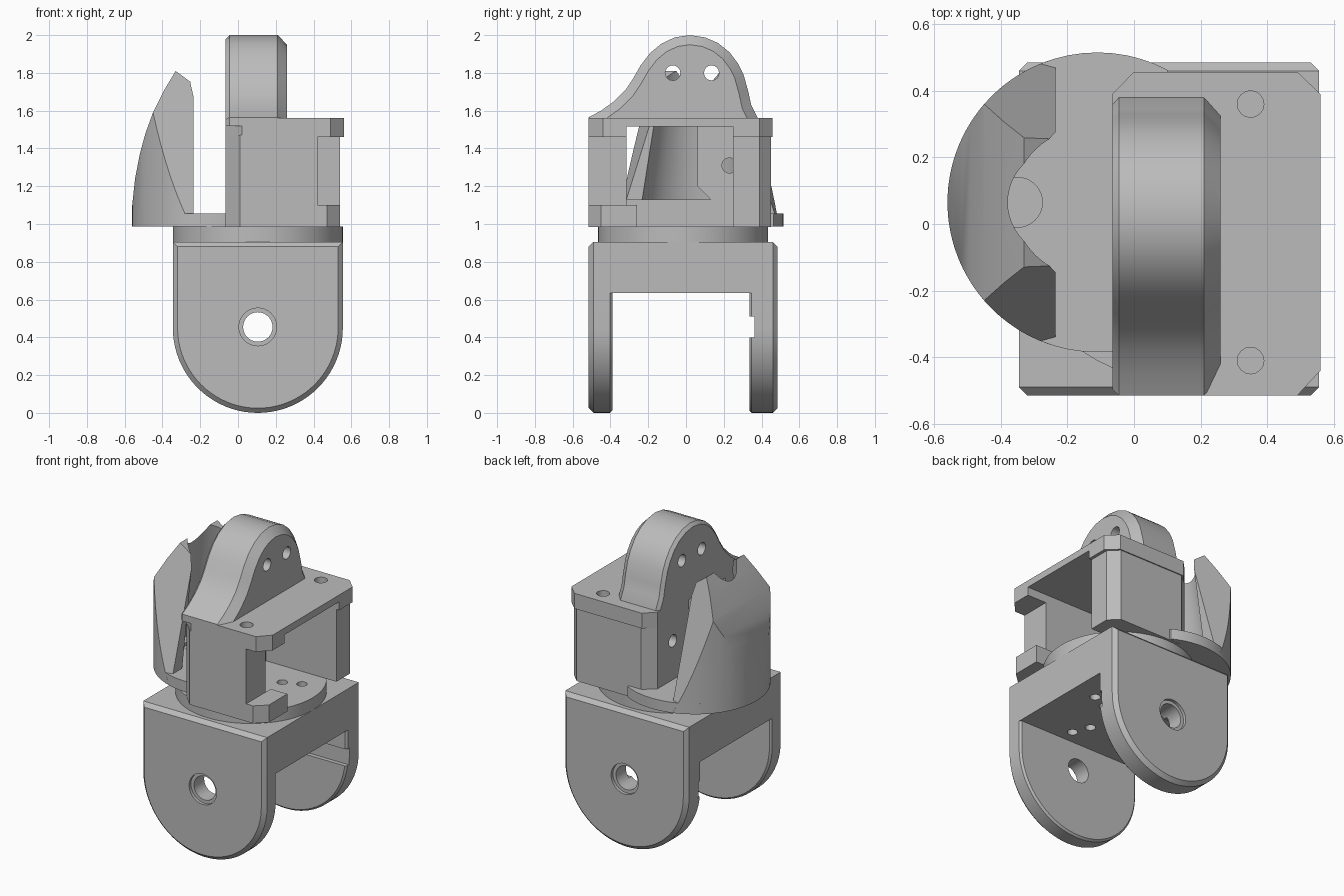
import bpy, bmesh, math
from mathutils import Vector, Matrix

if "Cube" in bpy.data.objects:
    bpy.data.objects.remove(bpy.data.objects["Cube"], do_unlink=True)

grey = bpy.data.materials.new("plain_grey")
grey.use_nodes = True
grey.diffuse_color = (0.5, 0.5, 0.5, 1)
grey.node_tree.nodes["Principled BSDF"].inputs["Base Color"].default_value = (0.5, 0.5, 0.5, 1)


def finish(name, bm):
    bmesh.ops.recalc_face_normals(bm, faces=bm.faces[:])
    mesh = bpy.data.meshes.new(name)
    bm.to_mesh(mesh)
    bm.free()
    mesh.materials.append(grey)
    obj = bpy.data.objects.new(name, mesh)
    bpy.context.scene.collection.objects.link(obj)
    return obj


def circle(u, v, r, n=64):
    return [(u + r * math.cos(2 * math.pi * i / n), v + r * math.sin(2 * math.pi * i / n))
            for i in range(n)]


def prism(name, pts, axis, lo, hi, chamfer_lo=0, chamfer_hi=0, planes=()):
    """Extrude a profile along an axis, chamfer its end outlines, trim by planes."""
    place = {"x": lambda u, v, w: (w, u, v),
             "y": lambda u, v, w: (u, w, v),
             "z": lambda u, v, w: (u, v, w)}[axis]
    bm = bmesh.new()
    ends = [[bm.verts.new(place(u, v, w)) for u, v in pts] for w in (lo, hi)]
    caps = [bm.faces.new(e) for e in ends]
    n = len(pts)
    for i in range(n):
        j = (i + 1) % n
        bm.faces.new((ends[0][i], ends[0][j], ends[1][j], ends[1][i]))
    bmesh.ops.recalc_face_normals(bm, faces=bm.faces[:])
    for cap, size in zip(caps, (chamfer_lo, chamfer_hi)):
        if size:
            bmesh.ops.bevel(bm, geom=list(cap.edges), offset=size, segments=1,
                            affect="EDGES", profile=0.5)
    for co, no in planes:
        cut = bmesh.ops.bisect_plane(bm, geom=bm.verts[:] + bm.edges[:] + bm.faces[:],
                                     plane_co=co, plane_no=no, clear_outer=True)
        rim = [e for e in cut["geom_cut"] if isinstance(e, bmesh.types.BMEdge)]
        bmesh.ops.holes_fill(bm, edges=rim, sides=0)
    return finish(name, bm)


def box(name, x0, x1, y0, y1, z0, z1):
    return prism(name, [(x0, y0), (x1, y0), (x1, y1), (x0, y1)], "z", z0, z1)


def combine(obj, tools, operation="DIFFERENCE"):
    """Apply booleans and remove the tools."""
    for t in tools:
        m = obj.modifiers.new("cut", "BOOLEAN")
        m.operation, m.object, m.solver = operation, t, "EXACT"
    bpy.context.view_layer.update()
    dg = bpy.context.evaluated_depsgraph_get()
    mesh = bpy.data.meshes.new_from_object(obj.evaluated_get(dg))
    obj.modifiers.clear()
    obj.data = mesh
    for t in tools:
        bpy.data.objects.remove(t, do_unlink=True)
    return obj


def drill(u, v, r, axis, lo, hi, n=32):
    return prism("drill", circle(u, v, r, n), axis, lo, hi)


MID_X, MID_Y = 0.105, -0.015
parts = []

# Lower fork: two round-ended legs joined by a thick bridge
R = 0.45
leg = [(MID_X + R * math.cos(a), R + R * math.sin(a))
       for a in [math.pi + math.pi * i / 40 for i in range(41)]]
leg += [(MID_X + R, 0.905), (MID_X - R, 0.905)]
front_leg = prism("front_leg", leg, "y", -0.515, -0.39, 0.025, 0.012)
back_leg = prism("back_leg", leg, "y", 0.335, 0.485, 0.012, 0.025)
combine(front_leg, [drill(MID_X, 0.455, 0.078, "y", -0.6, -0.3),
                    drill(MID_X, 0.455, 0.1, "y", -0.6, -0.495)])
combine(back_leg, [drill(MID_X, 0.455, 0.078, "y", 0.3, 0.6),
                   drill(MID_X, 0.455, 0.1, "y", 0.465, 0.6),
                   box("slot", -0.6, 0.8, 0.3, 0.362, 0.4, 0.51)])
bridge = box("fork_bridge", MID_X - R, MID_X + R, -0.42, 0.37, 0.635, 0.905)

# Turntable disc with a cross of screw holes that pass through the bridge
disc = prism("turntable_disc", circle(MID_X, MID_Y, R), "z", 0.9, 0.986)
for target in (bridge, disc):
    holes = []
    for k in range(4):
        a = k * math.pi / 2 + 0.4
        for r in (0.19, 0.31):
            holes.append(drill(MID_X + r * math.cos(a), MID_Y + r * math.sin(a),
                               0.032, "z", 0.5, 1.1, 16))
    combine(target, holes)
parts += [front_leg, back_leg, bridge, disc]

# Housing walls, open towards +x
front_wall = prism("front_wall", [(0.42, -0.515), (0.42, -0.315), (-0.065, -0.315),
                                  (-0.065, -0.44), (0.01, -0.515)], "z", 0.985, 1.47)
front_tab = prism("front_tab", [(0.42, -0.515), (0.47, -0.515), (0.54, -0.45),
                                (0.54, -0.26), (0.42, -0.26)], "z", 0.985, 1.1)
back_wall = prism("back_wall", [(-0.065, 0.25), (0.54, 0.25), (0.54, 0.39), (0.48, 0.45),
                                (0.01, 0.45), (-0.065, 0.39)], "z", 0.985, 1.47)
side_wall = box("side_wall", -0.065, 0.03, -0.32, 0.255, 0.985, 1.52)
window = prism("window", [(-0.315, 1.13), (0.13, 1.13), (0.06, 1.2), (0.06, 1.515),
                          (-0.315, 1.515)], "x", -0.2, 0.2)
combine(side_wall, [window, drill(0.23, 1.31, 0.04, "x", -0.2, 0.1)])
combine(back_wall, [drill(0.23, 1.31, 0.04, "x", -0.2, 0.1)])

# Roof plate, thinned underneath, with two screw holes
roof = prism("roof_plate", [(0.02, -0.515), (0.49, -0.515), (0.56, -0.44), (0.56, 0.39),
                            (0.49, 0.457), (0.0, 0.457), (-0.065, 0.39), (-0.065, -0.44)],
             "z", 1.46, 1.56)
combine(roof, [box("pocket", -0.2, 0.7, -0.315, 0.25, 1.3, 1.515),
               drill(0.35, 0.36, 0.04, "z", 1.3, 1.7, 16),
               drill(0.35, -0.41, 0.04, "z", 1.3, 1.7, 16)])
parts += [front_wall, front_tab, back_wall, side_wall, roof]

# Flared lug on the roof with two pin holes
lug_outline = [(-0.515, 1.3), (-0.515, 1.565), (-0.45, 1.6), (-0.38, 1.65), (-0.32, 1.71),
               (-0.28, 1.77), (-0.24, 1.84), (-0.19, 1.905), (-0.13, 1.955), (-0.06, 1.988),
               (0.02, 2.0), (0.1, 1.988), (0.17, 1.958), (0.23, 1.91), (0.275, 1.85),
               (0.305, 1.79), (0.33, 1.7), (0.345, 1.63), (0.385, 1.55), (0.385, 1.3)]
lug = prism("top_lug", lug_outline, "x", -0.065, 0.26, 0.02, 0.05)
combine(lug, [box("below", -0.5, 0.5, -0.8, 0.8, 1.0, 1.52),
              drill(-0.07, 1.8, 0.04, "x", -0.3, 0.5, 16),
              drill(0.135, 1.8, 0.04, "x", -0.3, 0.5, 16)])
parts.append(lug)

# Round base flange under the shield
CX, CY = -0.11, 0.065
flange = prism("base_flange", circle(CX, CY, R), "z", 0.986, 1.055,
               planes=[((0.1, 0, 0), (1, 0, 0))])
combine(flange, [box("clear", -0.06, 0.6, -0.6, 0.25, 0.9, 1.2),
                 drill(-0.35, CY, 0.04, "z", 0.9, 1.2),
                 drill(-0.35, CY, 0.075, "z", 1.03, 1.2)])

# Shield: curved profile within a cylinder, two slanted sides, hollow inside
side = [(-0.235, 1.0), (-0.235, 1.74), (-0.33, 1.81), (-0.39, 1.71), (-0.45, 1.59),
        (-0.49, 1.48), (-0.52, 1.37), (-0.545, 1.24), (-0.558, 1.12), (-0.57, 1.0)]
slants = [((-0.235, CY + s * 0.19, 1.74), Vector((0.27, s, 0.312)).normalized())
          for s in (-1, 1)]
shield = prism("shield", side, "y", -0.6, 0.7, planes=slants)
combine(shield, [drill(CX, CY, R, "z", 0.9, 1.95, 96)], "INTERSECT")
bm = bmesh.new()
bmesh.ops.create_cone(bm, cap_ends=True, segments=64, radius1=0.32, radius2=0.19, depth=0.85,
                      matrix=Matrix.Translation((-0.165, CY, 1.46)))
combine(shield, [finish("hollow", bm)])
parts += [flange, shield]

# Smooth the curved walls, keep the edges crisp
bpy.ops.object.select_all(action="DESELECT")
for p in parts:
    p.select_set(True)
bpy.context.view_layer.objects.active = parts[0]
bpy.ops.object.shade_smooth_by_angle()
